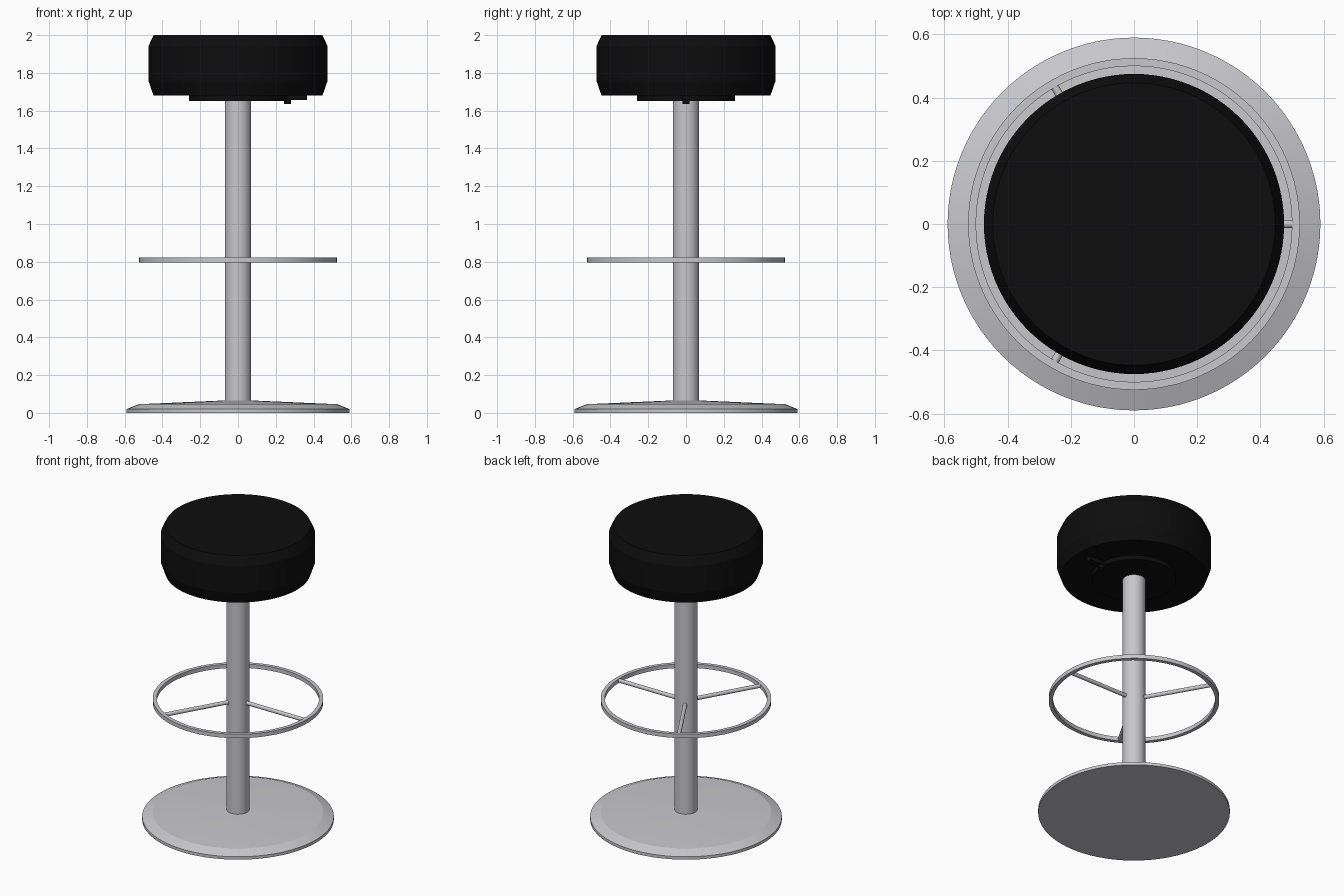
import bpy, bmesh, math
from mathutils import Matrix, Vector

cube = bpy.data.objects.get("Cube")
if cube:
    bpy.data.objects.remove(cube, do_unlink=True)


def material(name, color):
    mat = bpy.data.materials.new(name)
    mat.use_nodes = True
    mat.diffuse_color = color
    bsdf = mat.node_tree.nodes["Principled BSDF"]
    bsdf.inputs["Base Color"].default_value = color
    bsdf.inputs["Roughness"].default_value = 0.4
    return mat


steel = material("brushed_steel", (0.58, 0.58, 0.61, 1))
black = material("black_vinyl", (0.004, 0.004, 0.004, 1))


def finish(name, bm, mat, angle=35):
    bmesh.ops.recalc_face_normals(bm, faces=bm.faces)
    mesh = bpy.data.meshes.new(name)
    bm.to_mesh(mesh)
    bm.free()
    mesh.materials.append(mat)
    obj = bpy.data.objects.new(name, mesh)
    bpy.context.collection.objects.link(obj)
    bpy.ops.object.select_all(action='DESELECT')
    obj.select_set(True)
    bpy.context.view_layer.objects.active = obj
    bpy.ops.object.shade_smooth_by_angle(angle=math.radians(angle))
    return obj


def lathe(name, profile, mat, steps=96, closed=False, angle=15):
    """Spin a radius/height profile around the vertical axis."""
    bm = bmesh.new()
    verts = [bm.verts.new((r, 0, z)) for r, z in profile]
    edges = [bm.edges.new(pair) for pair in zip(verts, verts[1:])]
    if closed:
        edges.append(bm.edges.new((verts[-1], verts[0])))
    bmesh.ops.spin(bm, geom=verts + edges, cent=(0, 0, 0), axis=(0, 0, 1),
                   angle=math.tau, steps=steps)
    bmesh.ops.remove_doubles(bm, verts=bm.verts, dist=0.0001)
    return finish(name, bm, mat, angle)


def rod(name, start, end, radius, mat, segments=16):
    bm = bmesh.new()
    start, end = Vector(start), Vector(end)
    axis = end - start
    matrix = (Matrix.Translation((start + end) / 2)
              @ axis.to_track_quat('Z', 'Y').to_matrix().to_4x4())
    bmesh.ops.create_cone(bm, cap_ends=True, segments=segments, radius1=radius,
                          radius2=radius, depth=axis.length, matrix=matrix)
    return finish(name, bm, mat)


# Floor base with a bevelled rim and a gently raised middle
lathe("base", [(0, 0), (0.59, 0), (0.59, 0.02), (0.525, 0.046),
               (0.07, 0.066), (0, 0.066)], steel)

# Central column
rod("column", (0, 0, 0.05), (0, 0, 1.66), 0.07, steel, 48)

# Flat foot ring and its three spokes
lathe("foot_ring", [(0.5, 0.795), (0.525, 0.795), (0.525, 0.822),
                    (0.5, 0.822)], steel, closed=True)
for i in range(3):
    a = math.tau * i / 3
    direction = Vector((math.cos(a), math.sin(a), 0))
    height = Vector((0, 0, 0.808))
    rod(f"foot_ring_spoke_{i + 1}", direction * 0.06 + height,
        direction * 0.505 + height, 0.013, steel)

# Padded seat with bevelled rims
lathe("seat", [(0, 1.68), (0.447, 1.68), (0.475, 1.76), (0.475, 1.94),
               (0.447, 2), (0, 2)], black)

# Mounting plate, height lever and its pivot below the seat
rod("mounting_plate", (0, 0, 1.652), (0, 0, 1.685), 0.26, black, 64)
bm = bmesh.new()
bmesh.ops.create_cube(bm, size=1, matrix=Matrix.Translation((0.3, 0, 1.668))
                      @ Matrix.Diagonal((0.13, 0.04, 0.024, 1)))
finish("height_lever", bm, black)
rod("lever_pivot", (0.262, 0, 1.636), (0.262, 0, 1.67), 0.019, black)
